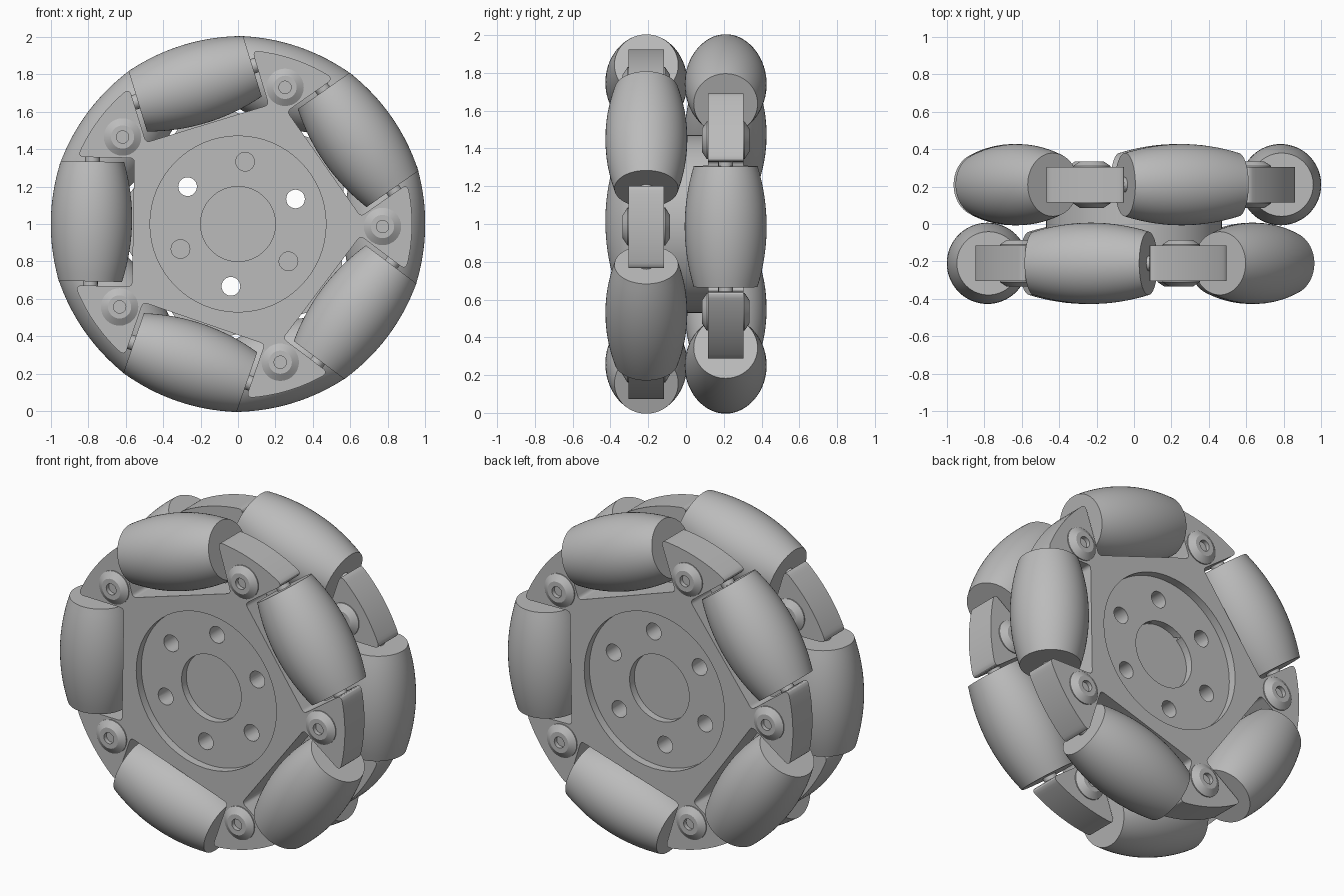
import bpy, bmesh, math
from mathutils import Vector, Matrix

cube = bpy.data.objects.get("Cube")
if cube:
    bpy.data.objects.remove(cube, do_unlink=True)

CENTRE = Vector((0, 0, 1))
ROW_Y = 0.21            # distance of each roller row from the middle
HALF_PLATE = 0.094      # half thickness of a carrier plate
AXIS_R = 0.783          # radius of the roller axes
COUNT = 5
HOLE_R = 0.335

grey = bpy.data.materials.new("plain grey")
grey.use_nodes = True
grey.diffuse_color = (0.5, 0.5, 0.5, 1)
grey.node_tree.nodes["Principled BSDF"].inputs["Base Color"].default_value = (0.5, 0.5, 0.5, 1)


def polar(radius, angle, y=0):
    return Vector((radius * math.cos(angle), y, radius * math.sin(angle)))


def make_object(name, bm):
    bmesh.ops.recalc_face_normals(bm, faces=bm.faces)
    mesh = bpy.data.meshes.new(name)
    bm.to_mesh(mesh)
    bm.free()
    mesh.materials.append(grey)
    obj = bpy.data.objects.new(name, mesh)
    bpy.context.collection.objects.link(obj)
    return obj


def smooth(obj):
    bpy.ops.object.select_all(action='DESELECT')
    obj.select_set(True)
    bpy.context.view_layer.objects.active = obj
    bpy.ops.object.shade_smooth_by_angle(angle=math.radians(30))


def lathe(name, profile, location, direction=(0, 1, 0), steps=48, closed=False):
    """Spin (radius, along) points round an axis pointing in direction."""
    bm = bmesh.new()
    points = profile + profile[:1] if closed else profile
    verts = [bm.verts.new((r, 0, h)) for r, h in points]
    edges = [bm.edges.new(pair) for pair in zip(verts, verts[1:])]
    bmesh.ops.spin(bm, geom=verts + edges, cent=(0, 0, 0), axis=(0, 0, 1),
                   angle=math.tau, steps=steps)
    bmesh.ops.remove_doubles(bm, verts=bm.verts, dist=1e-5)
    turn = Vector((0, 0, 1)).rotation_difference(Vector(direction)).to_matrix().to_4x4()
    bm.transform(Matrix.Translation(location) @ turn)
    return make_object(name, bm)


def cylinder(name, radius, y0, y1, at=Vector((0, 0, 0)), steps=64):
    profile = [(0, y0), (radius, y0), (radius, y1), (0, y1)]
    return lathe(name, profile, CENTRE + at, steps=steps)


def cut(obj, cutters):
    """Subtract cutters from the object and discard them."""
    bpy.context.view_layer.objects.active = obj
    for cutter in cutters:
        mod = obj.modifiers.new("cut", 'BOOLEAN')
        mod.operation = 'DIFFERENCE'
        mod.solver = 'EXACT'
        mod.object = cutter
        bpy.ops.object.modifier_apply(modifier=mod.name)
        bpy.data.objects.remove(cutter, do_unlink=True)


def rounded(points, radius, steps=5):
    """Fillet each sharp corner of a closed outline."""
    out = []
    for i, p in enumerate(points):
        a = (points[i - 1] - p).normalized()
        b = (points[(i + 1) % len(points)] - p).normalized()
        half = a.angle(b) / 2
        if half > math.radians(80):
            out.append(p)
            continue
        reach = radius / math.tan(half)
        start, end = p + a * reach, p + b * reach
        for s in range(steps + 1):
            t = s / steps
            out.append(start * (1 - t) ** 2 + p * 2 * t * (1 - t) + end * t ** 2)
    return out


def carrier_plate(name, y, roller_angle):
    """Five-armed plate with a square-bottomed pocket for each roller."""
    rim, half_slot, pocket = 0.93, 0.343, 0.56
    corner_angle = math.asin(half_slot / rim)
    arm_angle = math.tau / COUNT - 2 * corner_angle
    outline = []
    for k in range(COUNT):
        a = roller_angle + k * math.tau / COUNT
        out, side = polar(1, a), polar(1, a + math.pi / 2)
        outline += [out * pocket - side * half_slot, out * pocket + side * half_slot]
        outline += [polar(rim, a + corner_angle + arm_angle * s / 8) for s in range(9)]
    bm = bmesh.new()
    shift = CENTRE + Vector((0, y - HALF_PLATE, 0))
    face = bm.faces.new([bm.verts.new(p + shift) for p in rounded(outline, 0.025)])
    grown = bmesh.ops.extrude_face_region(bm, geom=[face])["geom"]
    top = [g for g in grown if isinstance(g, bmesh.types.BMVert)]
    bmesh.ops.translate(bm, verts=top, vec=(0, 2 * HALF_PLATE, 0))
    return make_object(name, bm)


# Shared profiles: barrel roller, its pin, and the domed bolt with a socket
ROLLER_HALF = 0.32
roller_profile = [(0, -ROLLER_HALF)]
for i in range(17):
    t = i / 8 - 1
    roller_profile.append((0.217 - 0.048 * t * t, t * ROLLER_HALF))
roller_profile.append((0, ROLLER_HALF))
pin_profile = [(0, -0.36), (0.04, -0.36), (0.04, 0.36), (0, 0.36)]
half_bolt = [(0, 0.1), (0.033, 0.1), (0.033, 0.125), (0.062, 0.125), (0.1, 0.1)]
bolt_profile = half_bolt + [(r, -h) for r, h in reversed(half_bolt)]

hole_angles = [math.radians(23.5 + 60 * i) for i in range(6)]

for row, sign, bolt_start in (("front", -1, -1), ("back", 1, 35)):
    y = sign * ROW_Y
    bolt_angle = math.radians(bolt_start)
    roller_angle = bolt_angle + math.pi / COUNT

    # Carrier plate with recessed face, stepped bore and screw holes
    plate = carrier_plate(row + "_plate", y, roller_angle)
    cutters = [cylinder("recess_cutter", 0.47, *sorted((sign * 0.255, sign * 0.4))),
               cylinder("bore_cutter", 0.2, -0.5, 0.5),
               cylinder("wide_bore_cutter", 0.22, -0.21, 0.21)]
    cutters += [cylinder("hole_cutter", 0.05, -0.5, 0.5, polar(HOLE_R, a), 24)
                for a in hole_angles]
    cut(plate, cutters)
    smooth(plate)

    # Rollers, pins and bolts
    for k in range(COUNT):
        step = k * math.tau / COUNT
        a = roller_angle + step
        spot = CENTRE + polar(AXIS_R, a, y)
        tangent = polar(1, a + math.pi / 2)
        smooth(lathe(f"{row}_roller_{k + 1}", roller_profile, spot, tangent, 64))
        smooth(lathe(f"{row}_pin_{k + 1}", pin_profile, spot, tangent, 16))
        bolt_spot = CENTRE + polar(0.772, bolt_angle + step, y)
        smooth(lathe(f"{row}_bolt_{k + 1}", bolt_profile, bolt_spot, steps=32))

# Hub joining the plates, with every other screw hole drilled through
core = lathe("hub_core", [(0.22, -0.117), (0.47, -0.117), (0.47, 0.117), (0.22, 0.117)],
             CENTRE, steps=64, closed=True)
cut(core, [cylinder("hole_cutter", 0.05, -0.5, 0.5, polar(HOLE_R, a), 24)
           for a in hole_angles[::2]])
smooth(core)
